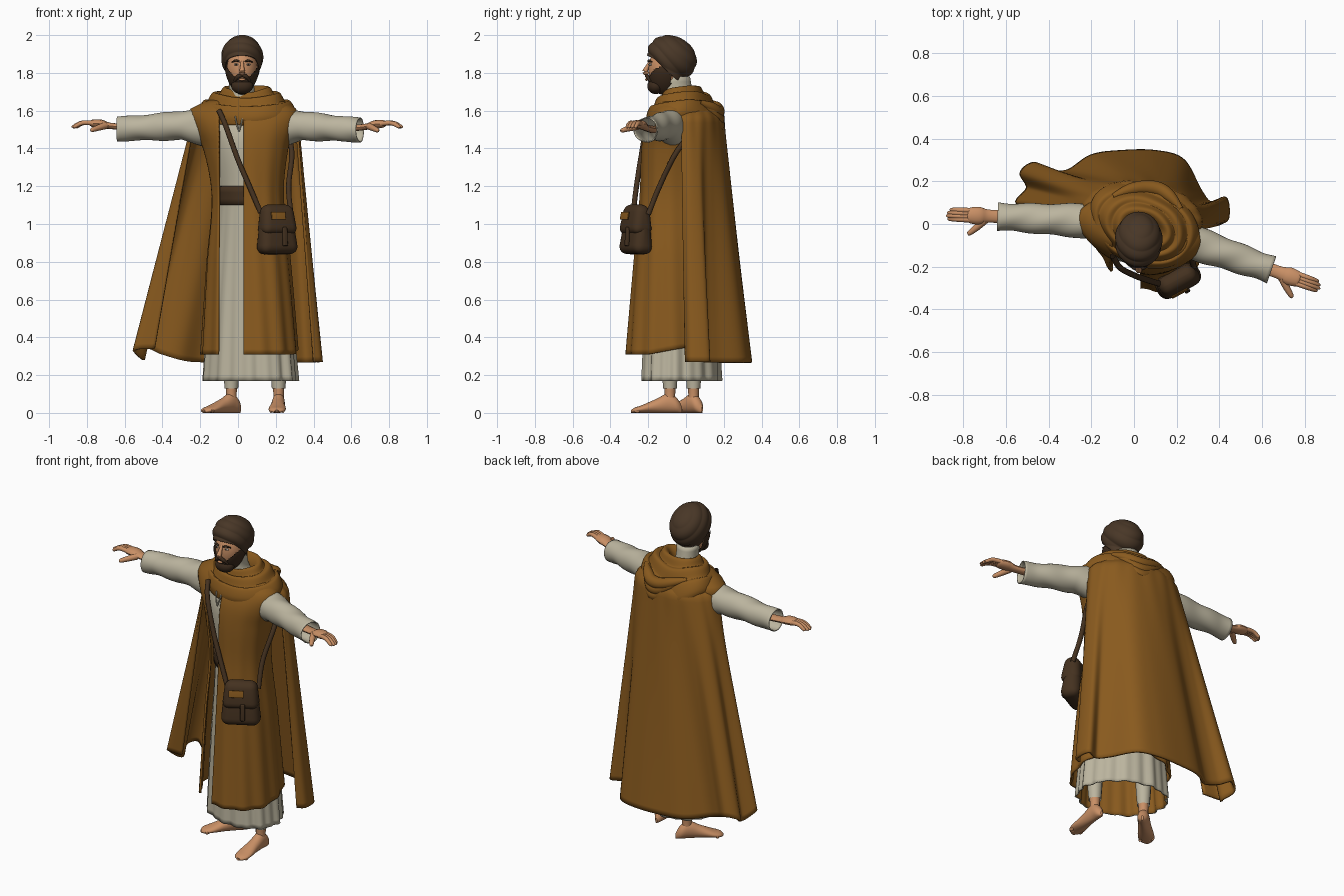
import bpy, bmesh, math
from mathutils import Vector, Matrix

if "Cube" in bpy.data.objects:
    bpy.data.objects.remove(bpy.data.objects["Cube"], do_unlink=True)

def material(name, rgb):
    m = bpy.data.materials.new(name)
    m.use_nodes = True
    m.diffuse_color = (*rgb, 1)
    m.node_tree.nodes["Principled BSDF"].inputs["Base Color"].default_value = (*rgb, 1)
    return m

COAT = material("ochre wool", (.25, .102, .013))
LINEN = material("pale linen", (.50, .46, .345))
SKIN = material("skin", (.58, .275, .13))
WRAP = material("brown headcloth", (.066, .038, .02))
HAIR = material("dark hair", (.045, .024, .012))
LEATHER = material("dark leather", (.058, .031, .014))
EYE = material("eye white", (.6, .56, .5))
SHEAR = -.18          # the torso is turned a little, left side forward
sin, cos, pi = math.sin, math.cos, math.pi

# ---------- helpers ----------
def finish(name, bm, mat, thick=0, lining=None):
    bmesh.ops.recalc_face_normals(bm, faces=bm.faces)
    me = bpy.data.meshes.new(name)
    bm.to_mesh(me); bm.free()
    ob = bpy.data.objects.new(name, me)
    bpy.context.collection.objects.link(ob)
    me.materials.append(mat)
    if thick:
        s = ob.modifiers.new("thickness", 'SOLIDIFY')
        s.thickness, s.offset = thick, 0
        if lining:
            me.materials.append(lining)
            s.material_offset = 1
    bpy.ops.object.select_all(action='DESELECT')
    ob.select_set(True)
    bpy.context.view_layer.objects.active = ob
    bpy.ops.object.shade_smooth_by_angle(angle=math.radians(50))
    return ob

def surface(name, fn, nu, nv, mat, closed=True, thick=0, keep=None, lining=None):
    """Grid surface from fn(u, v), u and v running 0..1."""
    bm = bmesh.new()
    cols = nu if closed else nu + 1
    g = [[bm.verts.new(fn(i / nu, j / nv)) for i in range(cols)] for j in range(nv + 1)]
    for j in range(nv):
        for i in range(nu):
            k = (i + 1) % cols
            q = [g[j][i], g[j][k], g[j + 1][k], g[j + 1][i]]
            if keep is None or keep(sum((v.co for v in q), Vector()) / 4):
                bm.faces.new(q)
    bmesh.ops.delete(bm, geom=[v for v in bm.verts if not v.link_faces], context='VERTS')
    bmesh.ops.remove_doubles(bm, verts=bm.verts, dist=1e-5)
    return finish(name, bm, mat, thick, lining)

def sample(keys, t):
    """Smooth interpolation of rows whose first column is the parameter."""
    t = min(max(t, keys[0][0]), keys[-1][0])
    i = max(k for k in range(len(keys) - 1) if keys[k][0] <= t)
    a, b = keys[i], keys[i + 1]
    p, n = keys[max(i - 1, 0)], keys[min(i + 2, len(keys) - 1)]
    h = b[0] - a[0]
    f = (t - a[0]) / h
    out = []
    for c in range(1, len(a)):
        ma = (b[c] - p[c]) / (b[0] - p[0]) * h
        mb = (n[c] - a[c]) / (n[0] - a[0]) * h
        out.append((2*f**3 - 3*f*f + 1) * a[c] + (f**3 - 2*f*f + f) * ma
                   + (3*f*f - 2*f**3) * b[c] + (f**3 - f*f) * mb)
    return out

def body_point(keys, z, a, grow=0, fold=0):
    cx, cy, rx, ry = sample(keys, z)
    x, y = (rx * (1 + fold) + grow) * cos(a), (ry * (1 + fold) + grow) * sin(a)
    return Vector((cx + x, cy + y + SHEAR * x, z))

def tube(name, pts, radii, mat, flat=1):
    """Tapered round tube through the points; flat squeezes it in height."""
    keys = [(i, *p, r) for i, (p, r) in enumerate(zip(pts, radii))]
    end = len(pts) - 1
    def fn(u, v):
        t = v * end
        *p, r = sample(keys, t)
        d = Vector(sample(keys, min(t + .05, end))[:3]) - Vector(sample(keys, max(t - .05, 0))[:3])
        side = d.cross(Vector((0, 0, 1)))
        side = side.normalized() if side.length > 1e-4 * d.length + 1e-7 else Vector((1, 0, 0))
        up = side.cross(d).normalized()
        return Vector(p) + r * (side * cos(u * 2 * pi) + up * flat * sin(u * 2 * pi))
    return surface(name, fn, 12, end * 6, mat)

def ball(name, c, r, mat, keep=None, shape=lambda p: p, n=32):
    def fn(u, v):
        a, b = u * 2 * pi, (v - .5) * pi
        p = shape(Vector((cos(a) * cos(b), sin(a) * cos(b), sin(b))))
        return Vector(c) + Vector((p.x * r[0], p.y * r[1], p.z * r[2]))
    return surface(name, fn, n, n * 3 // 4, mat, keep=keep)

def box(name, size, mat, place, bevel, taper=1):
    bm = bmesh.new()
    bmesh.ops.create_cube(bm, size=1)
    for v in bm.verts:
        if v.co.z > 0:
            v.co.x *= taper; v.co.y *= taper * .8
        v.co = Vector(c * s for c, s in zip(v.co, size))
    bmesh.ops.bevel(bm, geom=bm.edges[:], offset=bevel, segments=5, profile=.5, affect='EDGES')
    bm.transform(place)
    return finish(name, bm, mat)

# ---------- robe, belt and coat ----------
robe = [(.17, .065, -.025, .245, .2), (.6, .06, -.03, .21, .18), (1.1, .05, -.05, .15, .145),
        (1.2, .045, -.05, .15, .145), (1.45, .04, -.05, .2, .155), (1.58, .035, -.04, .21, .12),
        (1.64, .03, -.04, .12, .09), (1.68, .02, -.04, .07, .075), (1.78, .02, -.05, .064, .066)]
coat = [(.31, .06, -.05, .25, .255), (.8, .055, -.05, .215, .215), (1.15, .05, -.05, .185, .185),
        (1.4, .04, -.045, .22, .18), (1.52, .03, -.04, .267, .165), (1.6, .027, -.03, .28, .135),
        (1.66, .04, -.03, .17, .1)]

def robe_fn(u, v):
    z, a = .17 + 1.61 * v, u * 2 * pi
    return body_point(robe, z, a, fold=.035 * max(0, .7 - v) * (sin(19 * a) + sin(11 * a + 1)))
surface("robe", robe_fn, 120, 60, LINEN, thick=.008, lining=COAT)
surface("belt", lambda u, v: body_point(robe, 1.1 + .1 * v, u * 2 * pi, .008), 48, 3, LEATHER, thick=.012)

def coat_fn(u, v):
    z = .31 + 1.35 * v
    cx, cy, rx, ry = sample(coat, z)
    start = -math.acos(max(-1, min(1, (.03 - cx) / rx)))
    end = 2 * pi - math.acos(max(-1, min(1, (-.1 - cx) / rx)))
    a = start + (end - start) * u
    p = body_point(coat, z, a, fold=.025 * (1 - v) * sin(13 * a + 2 * v))
    p.z += .05 * (1 - v) * max(0, sin(a + .4))
    return p
surface("sleeveless_coat", coat_fn, 100, 50, COAT, closed=False, thick=.012)

# neckline slit
for s in (-1, 1):
    tube("neckline_edge", [(.005 + s * .02, -.19, 1.57), (.005 + s * .012, -.205, 1.53), (.005, -.212, 1.49)],
         [.004] * 3, LINEN)

# ---------- cloak ----------
hem = [(.40, 0), (.44, .03), (.43, .12), (.36, .1), (.31, .16), (.23, .3), (.1, .34), (-.06, .34),
       (-.2, .32), (-.31, .25), (-.4, .25), (-.47, .285), (-.53, .24), (-.5, .17), (-.55, .1), (-.44, .08)]
hem = [(i, *p) for i, p in enumerate(hem)]
hem_height = [(0, .27), (.55, .27), (.67, .31), (.75, .34), (.87, .28), (.93, .33), (1, .34)]
def cloak_fn(u, v):
    bx, by = sample(hem, u * (len(hem) - 1))
    a = pi * (1.1 * u - .05)
    t = min(v / .85, 1)                       # hem to shoulder, then closing to the neck
    s = 1 - .6 * max(0, (v - .85) / .15) ** 1.5
    fold = 1 + .008 * sin(18 * a) * t
    tx, ty = .275 * cos(a) * s * fold, .17 * sin(a) * s * fold
    low = sample(hem_height, u)[0]
    z = low + (1.55 - low) * t + .11 * max(0, (v - .85) / .15)
    return Vector((bx + (.038 + tx - bx) * t, by + (.025 + ty + SHEAR * .5 * tx - by) * t, z))
surface("cloak", cloak_fn, 110, 50, COAT, closed=False, thick=.014)

# ---------- cowl with the hood lying on the back ----------
cowl = [(0, .26, 1.64), (.1, .32, 1.69), (.24, .45, 1.72), (.37, .55, 1.685), (.5, .67, 1.69),
        (.63, .78, 1.645), (.75, .87, 1.645), (.9, .97, 1.595), (1, .95, 1.55)]
def cowl_fn(u, v):
    a = u * 2 * pi
    s, z = sample(cowl, v + .05 * sin(2 * a + 1) * sin(pi * v))
    back = max(0, sin(a)) ** 3
    x, y = .26 * s * cos(a), .2 * s * sin(a)
    ripple = 1 + .012 * sin(5 * a + 9 * v)
    drop = .12 * back * v * v + .025 * max(0, -sin(a)) ** 4 * (1 - v)
    return Vector((.045 + x * ripple, y * ripple + SHEAR * x - .03 * (1 - v), z + .14 * y - drop))
surface("cowl", cowl_fn, 96, 48, COAT, thick=.012)
for k in range(3):
    w, depth = .16 - .01 * k, .06 + .045 * k
    tube("hood_fold", [(.06 + s * w + .04 * (1 - abs(s)), .1 + .068 * (1 - s * s) + SHEAR * s * w,
                        1.645 - depth * (1 - abs(s))) for s in (-1, -.6, -.2, .2, .6, 1)],
         [.012, .028, .034, .034, .028, .012], COAT)

# ---------- arms and hands ----------
def arm(side, shoulder, cuff, fingertip):
    sh, cu, tip = map(Vector, (shoulder, cuff, fingertip))
    d = (cu - sh).normalized()
    across = d.cross(Vector((0, 0, 1))).normalized()
    up = Vector((0, 0, 1))
    def sleeve(u, v):
        a = u * 2 * pi
        r = .082 - .024 * v + .003 * sin(16 * v + 3 * cos(a)) + .006 * max(0, v - .85) * 6
        r *= 1 + .5 * max(0, -sin(a)) * max(0, 1 - v / .3)      # loose under the armpit
        return sh.lerp(cu, v) + r * (across * cos(a) + up * (sin(a) - .12 * v))
    surface(side + "_sleeve", sleeve, 32, 30, LINEN, thick=.006)
    f = (tip - cu).normalized()
    fwd = Vector((f.y, -f.x, 0)) * (1 if f.x > 0 else -1)   # thumb side
    knuckle = cu + f * .13 + up * .02
    tube(side + "_hand", [cu - f * .12, cu + f * .03 + up * .008, cu + f * .085 + up * .018, knuckle, knuckle + f * .015],
         [.035, .03, .041, .036, .02], SKIN, flat=.55)
    for k in range(4):
        o = fwd * (.021 - .0145 * k)
        reach = (tip - knuckle).length * (.93, 1, .96, .85)[k]
        tube(side + "_finger", [knuckle + o - f * .02, knuckle + o + f * reach * .5 + up * .002,
                                knuckle + o + f * reach * .95 - up * .02, knuckle + o + f * reach - up * .024],
             [.013, .012, .009, .001], SKIN)
    tube(side + "_thumb", [cu + f * .06 + fwd * .02 + up * .01, cu + f * .095 + fwd * .055 - up * .002,
                           cu + f * .13 + fwd * .085 - up * .015, cu + f * .137 + fwd * .09 - up * .017],
         [.019, .016, .011, .001], SKIN)
arm("right", (-.15, .01, 1.53), (-.64, .035, 1.51), (-.875, .045, 1.515))
arm("left", (.21, -.063, 1.53), (.645, -.215, 1.505), (.87, -.295, 1.515))

# ---------- legs and feet ----------
sole = [(0, .005, .03), (.08, .027, .07), (.25, .033, .105), (.5, .037, .075), (.8, .046, .04), (.95, .035, .026), (1, .012, .015)]
def leg(side, ankle, yaw):
    turn = Matrix.Translation((*ankle, 0)) @ Matrix.Rotation(yaw, 4, 'Z')
    def foot(u, v):
        w, h = sample(sole, v)
        return turn @ Vector((w * cos(u * 2 * pi), .065 - .27 * v, h * (.5 + .5 * sin(u * 2 * pi))))
    surface(side + "_foot", foot, 20, 24, SKIN)
    for k in range(5):
        ball(side + "_toe", turn @ Vector((-.032 + .016 * k, -.185 + .007 * abs(k - 2), .012)),
             (.009, .018, .012), SKIN, n=12)
    a = Vector((*ankle, 0))
    tube(side + "_ankle", [a + Vector((0, 0, z)) for z in (.05, .1, .2)], [.03, .028, .034], SKIN)
    tube(side + "_trouser", [a + Vector((0, 0, z)) for z in (.13, .25, .45)], [.036, .044, .05], LINEN)
leg("right", (-.035, .04), -.8)
leg("left", (.215, -.085), -.05)

# ---------- head ----------
C = Vector((.022, -.1, 1.815))
def jaw(p):
    return Vector((p.x * (1 + .22 * min(p.z, 0)), p.y * (1 + .08 * p.z) - .1 * max(0, -p.z), p.z))
ball("head", C, (.082, .098, .12), SKIN, shape=jaw)
def bearded(p):
    d = abs(p.x - C.x)
    line = 1.772 + 1.2 * max(0, d - .035) if p.y < C.y + .02 else 0
    return p.z < min(line, 1.84)
ball("beard", C + Vector((0, -.004, -.006)), (.09, .105, .125), HAIR, keep=bearded, shape=jaw, n=64)
ball("beard_tip", C + Vector((0, -.06, -.085)), (.058, .045, .042), HAIR)
ball("lower_lip", C + Vector((0, -.108, -.05)), (.018, .008, .007), SKIN, n=12)
tube("nose", [C + Vector(p) for p in ((0, -.088, .045), (0, -.106, .015), (0, -.116, -.01), (0, -.1, -.022))],
     [.008, .011, .015, .009], SKIN)
for s in (-1, 1):
    tube("moustache", [C + Vector(p) for p in ((0, -.108, -.027), (s * .022, -.104, -.035), (s * .042, -.088, -.06))],
         [.009, .011, .005], HAIR)
    tube("eyebrow", [C + Vector(p) for p in ((s * .014, -.1, .045), (s * .034, -.096, .05), (s * .056, -.08, .042))],
         [.004, .006, .003], HAIR)
    ball("eye", C + Vector((s * .032, -.087, .029)), (.012, .009, .006), EYE, n=12)
    ball("iris", C + Vector((s * .032, -.094, .029)), (.005, .004, .005), HAIR, n=12)

# headcloth: tilted bulging wraps, pulled low over the ears and nape
tilt = Matrix.Translation((.022, -.073, 1.883)) @ Matrix.Rotation(-.5, 4, 'X')
def wrap(u, v):
    a = u * 2 * pi
    low = -.5 - .55 * max(0, sin(a) * .6 + .4)
    b = low + v * (pi / 2 - low)
    r = 1 + .075 * abs(sin(pi * (4 * v + .35 * sin(a + .5)))) * (1 - v)
    hug = max(cos(b), .82) if b < 0 else cos(b)
    return tilt @ Vector((.104 * r * cos(a) * hug, .128 * r * sin(a) * hug, .107 * r * sin(b)))
surface("headcloth", wrap, 64, 64, WRAP, thick=.006)

# ---------- shoulder bag ----------
bag = Matrix.Translation((.205, -.262, .965)) @ Matrix.Rotation(.5, 4, 'Z') @ Matrix.Rotation(-.06, 4, 'X')
at = lambda x, y, z: bag @ Matrix.Translation((x, y, z))
box("bag_body", (.23, .12, .25), LEATHER, at(0, 0, 0), .046, .78)
box("bag_flap", (.212, .122, .16), LEATHER, at(0, -.006, .058), .04, .84)
box("bag_clasp", (.026, .02, .1), LEATHER, at(.015, -.062, -.035), .006)
box("bag_patch", (.085, .008, .042), COAT, at(-.022, -.064, .075) @ Matrix.Rotation(-.12, 4, 'X'), .003)
tube("front_strap", [(-.1, -.15, 1.6), (-.065, -.205, 1.52), (0, -.24, 1.34), (.06, -.262, 1.2), (.12, -.28, 1.06)],
     [.014] * 5, LEATHER)
tube("rear_strap", [(.28, -.2, 1.05), (.268, -.14, 1.2), (.285, -.05, 1.38), (.25, .06, 1.52)], [.014] * 4, LEATHER)
